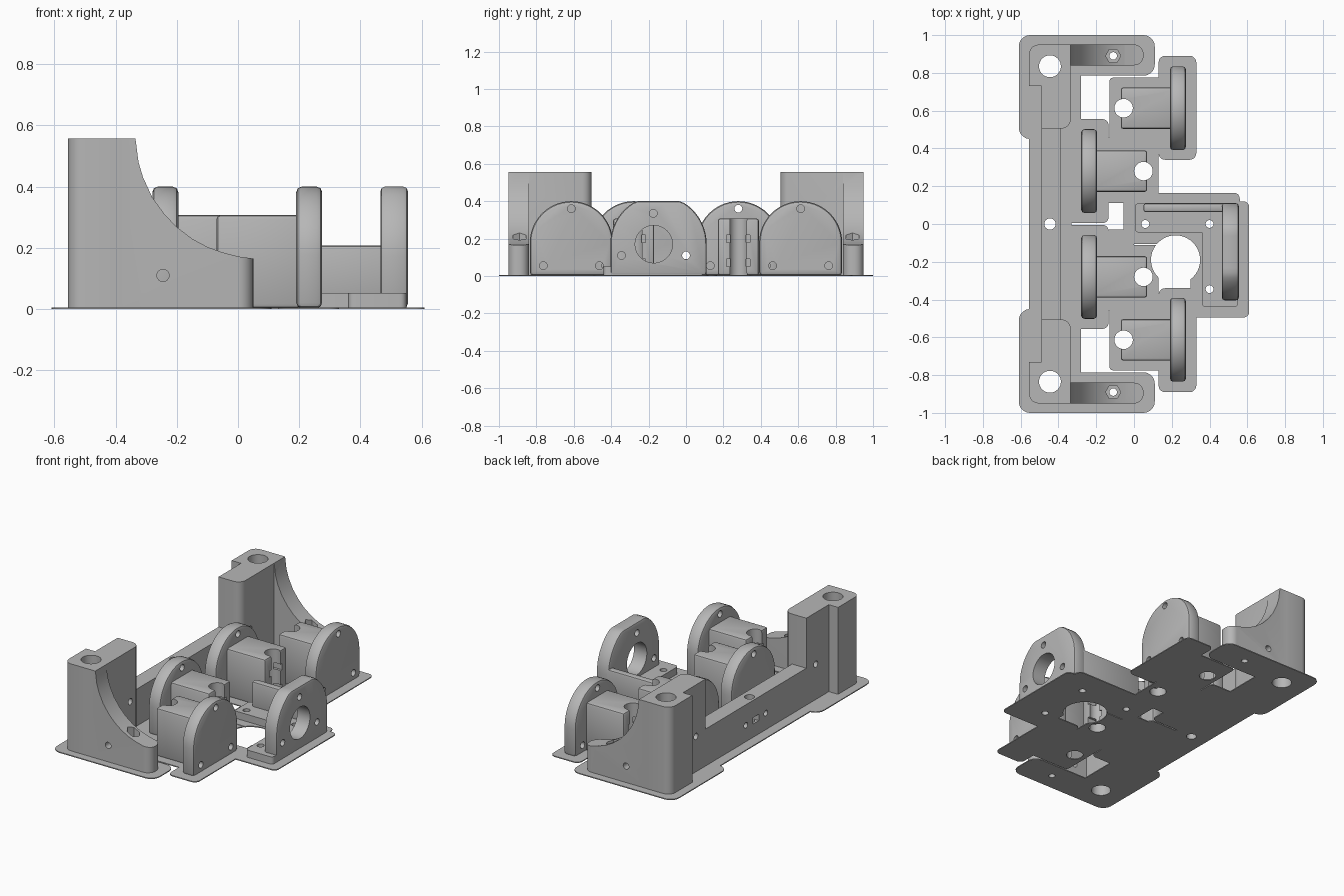
import bpy
import bmesh
from math import pi, sin, cos, radians
from mathutils import Vector

cube = bpy.data.objects.get("Cube")
if cube:
    bpy.data.objects.remove(cube, do_unlink=True)

grey = bpy.data.materials.new("printed grey")
grey.use_nodes = True
grey.diffuse_color = (0.47, 0.47, 0.47, 1)
grey.node_tree.nodes["Principled BSDF"].inputs["Base Color"].default_value = grey.diffuse_color

BRIM = 0.006
FLOOR = 0.003   # bodies start inside the brim
SIDES = (1, -1)


def place(axis, a, b, h):
    return Vector({"x": (h, a, b), "y": (a, h, b), "z": (a, b, h)}[axis])


def prism(name, pts, axis, lo, hi):
    """Extrude a 2D outline along an axis."""
    bm = bmesh.new()
    face = bm.faces.new([bm.verts.new(place(axis, a, b, lo)) for a, b in pts])
    new = bmesh.ops.extrude_face_region(bm, geom=[face])["geom"]
    verts = [g for g in new if isinstance(g, bmesh.types.BMVert)]
    bmesh.ops.translate(bm, verts=verts, vec=place(axis, 0, 0, hi - lo))
    bmesh.ops.recalc_face_normals(bm, faces=bm.faces)
    mesh = bpy.data.meshes.new(name)
    bm.to_mesh(mesh)
    bm.free()
    mesh.materials.append(grey)
    obj = bpy.data.objects.new(name, mesh)
    bpy.context.collection.objects.link(obj)
    return obj


def circle(a, b, r, n=24):
    return [(a + r * cos(2 * pi * i / n), b + r * sin(2 * pi * i / n)) for i in range(n)]


def rect(a0, a1, b0, b1, r=0.0, n=5):
    """Rectangle outline with optional rounded corners."""
    a0, a1 = sorted((a0, a1))
    b0, b1 = sorted((b0, b1))
    if r == 0:
        return [(a0, b0), (a1, b0), (a1, b1), (a0, b1)]
    pts = []
    for k, (a, b) in enumerate([(a1 - r, b1 - r), (a0 + r, b1 - r), (a0 + r, b0 + r), (a1 - r, b0 + r)]):
        for i in range(n + 1):
            t = pi / 2 * (k + i / n)
            pts.append((a + r * cos(t), b + r * sin(t)))
    return pts


def arch(y, half, top, flat=0.0):
    """Upright plate outline with a round top, optionally flattened."""
    zc = top - half + flat
    arc = [(y + half * cos(pi * i / 28), min(top, zc + half * sin(pi * i / 28))) for i in range(29)]
    return [(y - half, FLOOR), (y + half, FLOOR)] + arc


def apply(obj, mod):
    bpy.ops.object.select_all(action="DESELECT")
    bpy.context.view_layer.objects.active = obj
    obj.select_set(True)
    bpy.ops.object.modifier_apply(modifier=mod.name)


def combine(obj, op, *others):
    for other in others:
        mod = obj.modifiers.new("combine", "BOOLEAN")
        mod.operation, mod.solver, mod.object = op, "EXACT", other
        apply(obj, mod)
        bpy.data.objects.remove(other, do_unlink=True)
    return obj


def cut(obj, pts, axis, lo=-2, hi=2):
    return combine(obj, "DIFFERENCE", prism("cutter", pts, axis, lo, hi))


def soften(obj, width, segments=2):
    mod = obj.modifiers.new("soften", "BEVEL")
    mod.width, mod.segments = width, segments
    mod.limit_method, mod.angle_limit = "ANGLE", radians(40)
    apply(obj, mod)
    return obj


# Thin brim under everything
brim = prism("brim", rect(-0.555, -0.33, -0.9, 0.9), "z", 0, BRIM)
patches = [(-0.055, 0.56, -0.105, 0.165, 0.03), (0.3, 0.61, -0.495, 0.12, 0.03),
           (-0.14, 0.0, -0.12, -0.03, 0.01)]
for s in SIDES:
    patches += [(x0, x1, s * y0, s * y1, r) for x0, x1, y0, y1, r in (
        (-0.61, 0.11, 0.785, 1.0, 0.06),
        (-0.61, -0.28, 0.45, 0.999, 0.06),
        (-0.36, -0.135, 0.005, 0.555, 0.03),
        (-0.15, 0.13, 0.11, 0.46, 0.02),
        (-0.13, 0.16, 0.44, 0.775, 0.02),
        (0.13, 0.33, 0.34, 0.89, 0.035))]
for x0, x1, y0, y1, r in patches:
    combine(brim, "UNION", prism("patch", rect(x0, x1, y0, y1, r), "z", 0, BRIM))
cut(brim, circle(0.22, -0.19, 0.13, 40), "z")
cut(brim, rect(0.135, 0.3, -0.335, -0.2), "z")

# Low wall joining the two corner towers
wall = prism("rear_wall", rect(-0.49, -0.39, -0.55, 0.55), "z", FLOOR, 0.24)
cut(wall, rect(-0.03, 0.03, 0.09, 0.13), "x")
for s in SIDES:
    cut(wall, circle(s * 0.1, 0.11, 0.018, 16), "x")
for part in (brim, wall):
    cut(part, circle(-0.445, 0, 0.03), "z")

# Corner towers with a sweeping arm
sweep = [(0.05, 0.165), (0.0, 0.172), (-0.05, 0.185), (-0.1, 0.203), (-0.15, 0.23), (-0.2, 0.268),
         (-0.24, 0.31), (-0.28, 0.365), (-0.31, 0.43), (-0.325, 0.48), (-0.335, 0.557)]
for s in SIDES:
    tower = prism("corner_tower", rect(-0.555, -0.335, s * 0.505, s * 0.95, 0.05), "z", FLOOR, 0.557)
    cut(tower, rect(-0.7, -0.49, s * 0.4, s * 0.73), "z")
    arm = prism("arm", [(-0.45, FLOOR), (0.05, FLOOR)] + sweep + [(-0.45, 0.557)],
                "y", *sorted((s * 0.84, s * 0.95)))
    combine(arm, "INTERSECT", prism("arm_plan", rect(-0.6, 0.05, s * 0.8401, s * 0.9499, 0.05, 8), "z", -1, 1))
    combine(tower, "UNION", arm)
    cut(tower, circle(-0.245, 0.11, 0.02, 16), "y", *sorted((s * 0.8, s)))
    cut(tower, circle(s * 0.6, 0.23, 0.02, 16), "x")
    cut(tower, circle(-0.11, s * 0.89, 0.04, 6), "z", 0.16, 1)
    for part in (tower, brim):
        cut(part, circle(-0.445, s * 0.835, 0.058, 32), "z")
        cut(part, circle(-0.11, s * 0.89, 0.02, 16), "z")

# Four arched mounting plates, each with a block behind or before it
for s in SIDES:
    for label, y, px, end, hole in (("rear", 0.28, -0.28, 0.07, 0.05), ("front", 0.613, 0.19, -0.07, -0.055)):
        y *= s
        plate = soften(prism(label + "_plate", arch(y, 0.222, 0.4), "x", px, px + 0.085), 0.018)
        for dy, z in ((0, 0.36), (0.15, 0.055), (-0.15, 0.055)):
            cut(plate, circle(y + dy, z, 0.021, 16), "x")
        x0, x1 = sorted((end, px + 0.04))
        block = soften(prism(label + "_block", rect(x0, x1, y - 0.11, y + 0.11), "z", FLOOR, 0.308), 0.014)
        # Small square pockets in the free end
        for dy in (-0.052, 0.052):
            for z in (0.07, 0.2):
                cut(block, rect(y + dy - 0.011, y + dy + 0.011, z - 0.02, z + 0.02), "x", end - 0.06, end + 0.06)
        for part in (block, brim):
            cut(part, circle(hole, y, 0.049, 28), "z")

# Separate round-hole plate on an angled foot
bearing_plate = soften(prism("bearing_plate", arch(-0.147, 0.257, 0.4, 0.03), "x", 0.465, 0.555), 0.015)
cut(bearing_plate, circle(-0.172, 0.17, 0.1, 40), "x")
for y, z in ((-0.175, 0.335), (-0.345, 0.11), (0.0, 0.11)):
    cut(bearing_plate, circle(y, z, 0.021, 16), "x")

foot = prism("angled_foot", rect(0.005, 0.54, -0.045, 0.11, 0.02), "z", FLOOR, 0.052)
combine(foot, "UNION", prism("foot_leg", rect(0.36, 0.55, -0.44, 0.1, 0.02), "z", FLOOR, 0.052))
for x, y in ((0.06, 0), (0.4, 0), (0.4, -0.345)):
    for part in (foot, brim):
        cut(part, circle(x, y, 0.021, 16), "z")

# Stiffening rib beside the round-hole plate
soften(prism("rib", rect(0.05, 0.5, 0.063, 0.109), "z", FLOOR, 0.208), 0.012)

# Smooth the curves and keep the edges
bpy.ops.object.select_all(action="DESELECT")
for obj in bpy.context.scene.objects:
    if obj.type == "MESH":
        obj.select_set(True)
        bpy.context.view_layer.objects.active = obj
bpy.ops.object.shade_smooth_by_angle(angle=radians(30))
